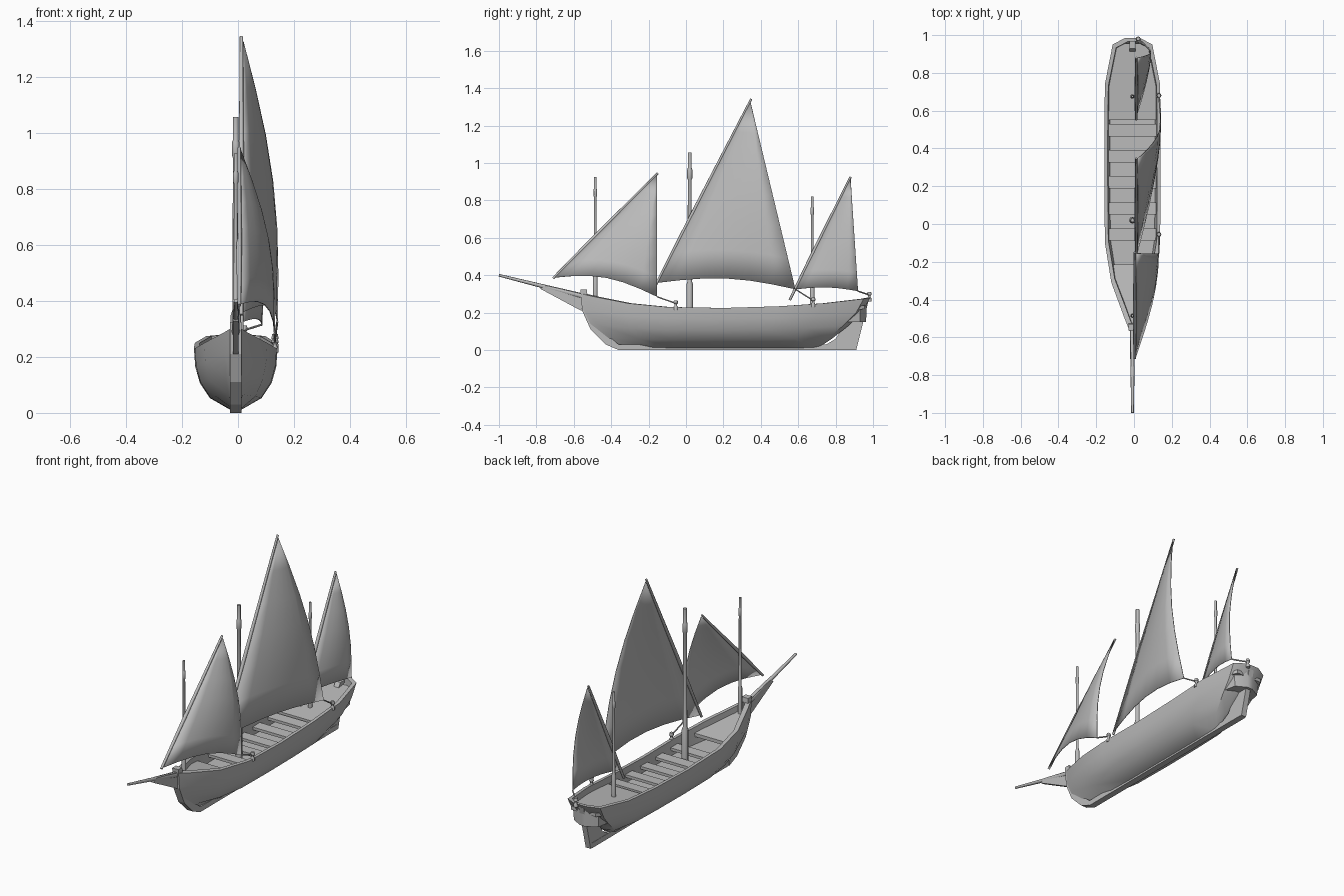
import bpy, bmesh, math
from mathutils import Vector

if "Cube" in bpy.data.objects:
    bpy.data.objects.remove(bpy.data.objects["Cube"])

gray = bpy.data.materials.new("plain gray")
gray.use_nodes = True
COLOR = (0.5, 0.5, 0.5, 1)
gray.diffuse_color = COLOR
gray.node_tree.nodes["Principled BSDF"].inputs["Base Color"].default_value = COLOR
CX = -0.008  # hull centreline


def make(name, verts, faces, smooth=None):
    mesh = bpy.data.meshes.new(name)
    mesh.from_pydata([tuple(v) for v in verts], [], faces)
    bm = bmesh.new()
    bm.from_mesh(mesh)
    bmesh.ops.recalc_face_normals(bm, faces=bm.faces)
    bm.to_mesh(mesh)
    bm.free()
    mesh.materials.append(gray)
    obj = bpy.data.objects.new(name, mesh)
    bpy.context.collection.objects.link(obj)
    if smooth:
        bpy.ops.object.select_all(action='DESELECT')
        obj.select_set(True)
        bpy.context.view_layer.objects.active = obj
        bpy.ops.object.shade_smooth_by_angle(angle=math.radians(smooth))
    return obj


def loft(name, rings, smooth=None):
    """Skin closed rings of equal length and cap both ends."""
    n = len(rings[0])
    verts = [v for ring in rings for v in ring]
    faces = [(r * n + i, r * n + (i + 1) % n, (r + 1) * n + (i + 1) % n, (r + 1) * n + i)
             for r in range(len(rings) - 1) for i in range(n)]
    faces += [tuple(range(n)), tuple(range(len(verts) - n, len(verts)))]
    return make(name, verts, faces, smooth)


def rod(name, a, b, radii, sides=8):
    """Round bar from a to b; radii is a list of (fraction, radius)."""
    a, b = Vector(a), Vector(b)
    turn = (b - a).to_track_quat('Z', 'Y')
    angles = [math.tau * i / sides for i in range(sides)]
    return loft(name, [[a.lerp(b, t) + turn @ Vector((r * math.cos(g), r * math.sin(g), 0))
                        for g in angles] for t, r in radii], 50)


def side_plate(name, outline, half):
    """Extrude a (y, z) outline across the centreline."""
    return loft(name, [[(CX + s * half, y, z) for y, z in outline] for s in (-1, 1)])


# Hull stations: y, half width, sheer height
STATIONS = [(-0.555, 0.02, 0.30), (-0.5, 0.042, 0.287), (-0.31, 0.112, 0.25),
            (-0.1, 0.146, 0.23), (0.2, 0.149, 0.225), (0.5, 0.149, 0.234),
            (0.74, 0.146, 0.25), (0.95, 0.105, 0.274), (0.985, 0.04, 0.28)]
BOW, STERN = STATIONS[0][0], STATIONS[-1][0]


def station_at(y):
    for (y0, w0, s0), (y1, w1, s1) in zip(STATIONS, STATIONS[1:]):
        if y <= y1:
            t = (y - y0) / (y1 - y0)
            return w0 + (w1 - w0) * t, s0 + (s1 - s0) * t
    return STATIONS[-1][1:]


def hull_ring(f, width, inset=0.0, floor=None):
    front = BOW + 0.22 * (1 - f) ** 3 + inset * 1.5
    back = STERN - 0.28 * (1 - f) ** 1.5 - inset
    right, left = [], []
    for y, w, sheer in STATIONS:
        py = front + (back - front) * (y - BOW) / (STERN - BOW)
        pw = max(w * width - inset, 0.004)
        z = floor if floor is not None else 0.01 + f * (sheer - 0.01)
        right.append((CX - pw, py, z))
        left.append((CX + pw, py, z))
    return right + left[::-1]


levels = [(0, 0.12), (0.2, 0.62), (0.45, 0.86), (0.72, 0.97), (1, 1)]
rings = [hull_ring(f, w) for f, w in levels]
rings += [hull_ring(1, 1, 0.018), hull_ring(1, 0.95, 0.022, 0.15)]
loft("hull", rings, 32)


def deck_piece(name, ys, drop, thick):
    """Boards that reach across the inside of the hull."""
    outline = [(s * (station_at(y)[0] - 0.016), y, station_at(y)[1] - drop)
               for s, row in ((-1, ys), (1, ys[::-1])) for y in row]
    loft(name, [[(CX + x, y, z - d) for x, y, z in outline] for d in (0, thick)])


deck_piece("fore_deck", [-0.525, -0.5, -0.31, -0.215], 0.03, 0.02)
deck_piece("aft_deck", [0.55, 0.74, 0.93, 0.955], 0.035, 0.02)
for i in range(5):
    y = -0.088 + i * 0.138
    deck_piece(f"thwart_{i + 1}", [y, y + 0.065], 0.035, 0.016)

# Keel, stem, rudder and bow knee
side_plate("keel", [(-0.36, 0), (0.9, 0), (0.9, 0.03), (-0.36, 0.03)], 0.018)
side_plate("stem", [(-0.36, 0), (-0.43, 0.03), (-0.51, 0.11), (-0.555, 0.21), (-0.565, 0.325),
                    (-0.53, 0.325), (-0.52, 0.22), (-0.47, 0.12), (-0.36, 0.03)], 0.02)
side_plate("rudder", [(0.70, 0), (0.91, 0), (0.975, 0.26), (0.93, 0.26), (0.80, 0.06)], 0.016)
side_plate("bow_knee", [(-0.78, 0.328), (-0.56, 0.21), (-0.54, 0.30), (-0.75, 0.345)], 0.01)
rod("bowsprit", (CX, -0.54, 0.285), (CX, -1.0, 0.40), [(0, 0.015), (0.6, 0.01), (1, 0.007)])

# Masts with a thick foot and a collar near the top
for name, y, foot, top, r in (("fore_mast", -0.485, 0.25, 0.925, 0.008),
                              ("main_mast", 0.02, 0.15, 1.055, 0.012),
                              ("mizzen_mast", 0.675, 0.2, 0.82, 0.008)):
    rod(name, (CX, y, foot), (CX, y, top),
        [(0, r * 1.5), (0.22, r * 1.5), (0.24, r), (0.84, r * 0.85), (0.85, r * 1.15),
         (0.9, r * 1.15), (0.91, r * 0.85), (1, r * 0.85)])


def sail(name, tack, peak, clew, belly, lift, nu=6, nv=6):
    """Triangular sail, fanned to the peak, bellied toward +x."""
    tack, peak, clew = Vector(tack), Vector(peak), Vector(clew)
    verts = []
    for j in range(nv):
        s = j / nv
        for i in range(nu + 1):
            t = i / nu
            p = tack.lerp(clew, t).lerp(peak, s)
            curve = math.sin(t * math.pi / 2)
            p.x = tack.x + (clew.x - tack.x) * (1 - s) * curve
            p.x += (peak.x - tack.x) * s + belly * math.sin(math.pi * s) * curve
            p.z += lift * math.sin(math.pi * t) * (1 - s) ** 2
            verts.append(p)
    w = nu + 1
    faces = [(j * w + i, j * w + i + 1, (j + 1) * w + i + 1, (j + 1) * w + i)
             for j in range(nv - 1) for i in range(nu)]
    verts.append(peak)
    faces += [((nv - 1) * w + i, (nv - 1) * w + i + 1, len(verts) - 1) for i in range(nu)]
    obj = make(name, verts, faces, 20)
    mod = obj.modifiers.new("cloth_thickness", 'SOLIDIFY')
    mod.thickness = 0.004
    mod.offset = 0


# Sails, each with its yard, sheet and cleat
RIGS = [("fore", (0.01, -0.7, 0.388), (0.01, -0.155, 0.935), (0.13, -0.155, 0.285),
         0.04, 0.05, 0, (0.132, -0.055, 0.25)),
        ("main", (0.018, -0.15, 0.36), (0.018, 0.345, 1.325), (0.14, 0.585, 0.325),
         0.045, 0.04, 0, (0.132, 0.68, 0.265)),
        ("mizzen", (0.018, 0.588, 0.325), (0.018, 0.88, 0.915), (0.085, 0.92, 0.315),
         0.03, 0.015, 0.09, (0.022, 0.98, 0.295))]
for name, tack, peak, clew, belly, lift, tail, cleat in RIGS:
    sail(name + "_sail", tack, peak, clew, belly, lift)
    a, b = Vector(tack), Vector(peak)
    a, b = a.lerp(b, -0.012 - tail), b.lerp(a, -0.016)
    shift = Vector((-0.006, -0.004, 0.002))
    rod(name + "_yard", a + shift, b + shift, [(0, 0.007), (0.4, 0.01), (1, 0.006)])
    rod(name + "_sheet", clew, cleat, [(0, 0.004), (1, 0.004)], 6)
    c = Vector(cleat)
    rod(name + "_cleat", c - Vector((0, 0, 0.035)), c + Vector((0, 0, 0.016)),
        [(0, 0.012), (0.3, 0.012), (0.45, 0.007), (0.6, 0.007), (0.7, 0.013), (1, 0.01)])
